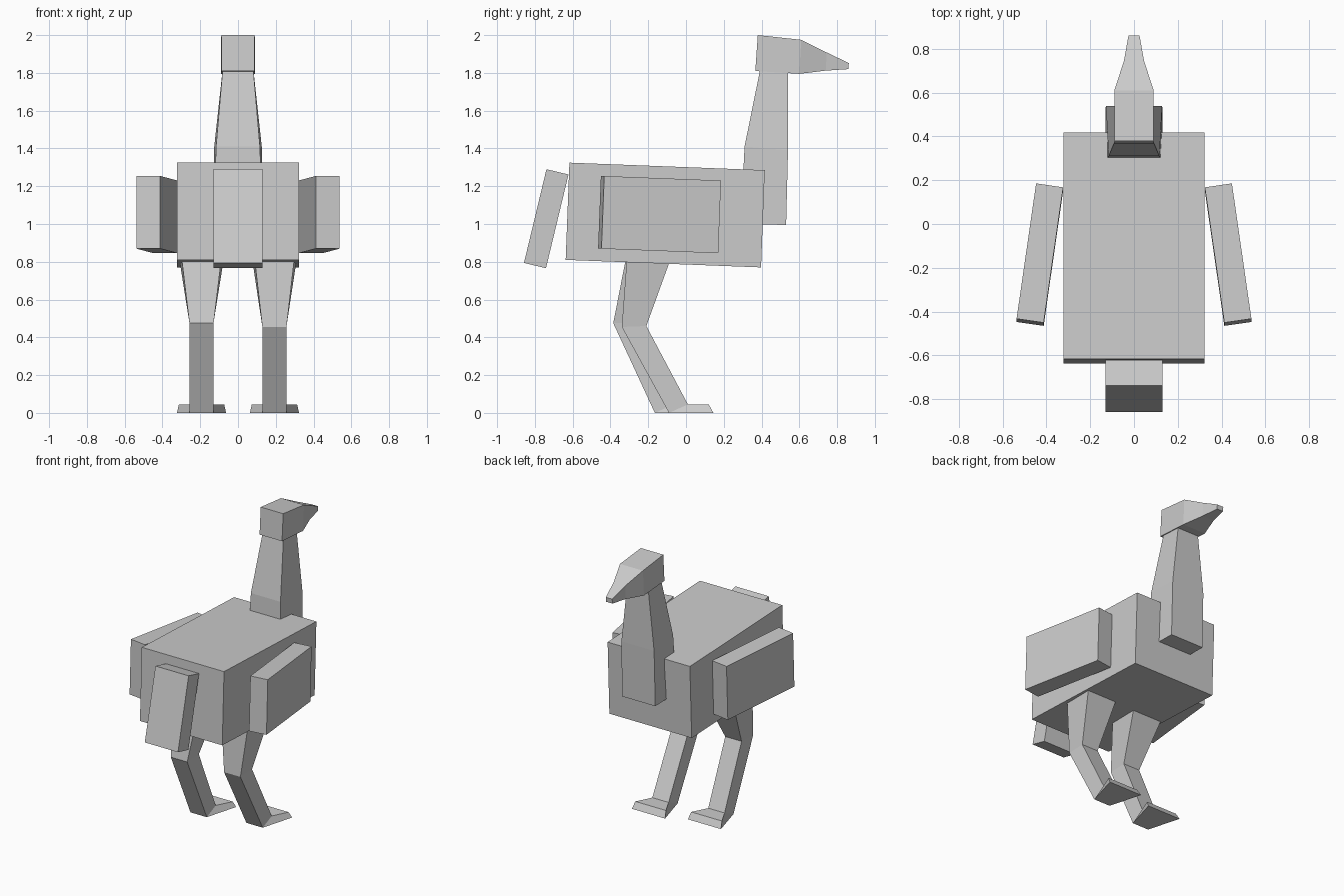
import bpy
import bmesh
from math import radians
from mathutils import Matrix, Vector

cube = bpy.data.objects.get("Cube")
if cube:
    bpy.data.objects.remove(cube, do_unlink=True)

grey = bpy.data.materials.new("plain grey")
grey.use_nodes = True
GREY = (0.6, 0.6, 0.6, 1)
grey.diffuse_color = GREY
grey.node_tree.nodes["Principled BSDF"].inputs["Base Color"].default_value = GREY


def finish(name, bm):
    bmesh.ops.recalc_face_normals(bm, faces=bm.faces[:])
    mesh = bpy.data.meshes.new(name)
    bm.to_mesh(mesh)
    bm.free()
    mesh.materials.append(grey)
    obj = bpy.data.objects.new(name, mesh)
    bpy.context.collection.objects.link(obj)
    return obj


def loft(name, sections, x=0):
    """Skin four-sided sections; each is two edges of (half width, y, z)."""
    bm = bmesh.new()
    rings = []
    for (wa, ya, za), (wb, yb, zb) in sections:
        corners = [(x - wa, ya, za), (x + wa, ya, za), (x + wb, yb, zb), (x - wb, yb, zb)]
        rings.append([bm.verts.new(c) for c in corners])
    for a, b in zip(rings, rings[1:]):
        for i in range(4):
            j = (i + 1) % 4
            bm.faces.new((a[i], a[j], b[j], b[i]))
    bm.faces.new(rings[0])
    bm.faces.new(rings[-1])
    return finish(name, bm)


def box(name, size, centre, pitch, yaw=0):
    bm = bmesh.new()
    bmesh.ops.create_cube(bm, size=1)
    bm.transform(Matrix.Translation(centre)
                 @ Matrix.Rotation(radians(pitch), 4, "X")
                 @ Matrix.Rotation(radians(yaw), 4, "Z")
                 @ Matrix.Diagonal(Vector(size)).to_4x4())
    return finish(name, bm)


# Body and hanging tail
box("body", (0.645, 1.035, 0.515), (0, -0.11, 1.0475), -2.2)
box("tail", (0.26, 0.12, 0.51), (0, -0.74, 1.028), -13.5)

# Folded wings, splayed outwards towards the tail
for side, label in ((1, "left"), (-1, "right")):
    box(label + "_wing", (0.125, 0.625, 0.385), (side * 0.43, -0.14, 1.05), -2.2, side * 8.2)

# Neck, from the chest up to the head: back edge, front edge
loft("neck", [
    ((0.13, 0.29, 1.0), (0.13, 0.53, 0.995)),
    ((0.116, 0.31, 1.41), (0.128, 0.54, 1.39)),
    ((0.08, 0.395, 1.83), (0.08, 0.54, 1.83)),
])

# Head tapering into the beak: lower edge, upper edge
loft("head", [
    ((0.088, 0.367, 1.81), (0.088, 0.38, 2.0)),
    ((0.09, 0.6, 1.795), (0.09, 0.61, 1.975)),
    ((0.046, 0.74, 1.812), (0.046, 0.745, 1.908)),
    ((0.025, 0.86, 1.82), (0.025, 0.862, 1.852)),
])

# Legs running hip, knee, ankle, toe; the right one swings further back
for label, x, swing in (("left", 0.193, 0), ("right", -0.193, 1)):
    knee_y, knee_z, foot_y = -0.045 * swing, 0.02 * swing, -0.075 * swing
    loft(label + "_leg", [
        ((0.11, -0.31, 0.86), (0.125, -0.065, 0.86)),
        ((0.064, -0.34 + knee_y, 0.455 + knee_z), (0.064, -0.21 + knee_y, 0.46 + knee_z)),
        ((0.064, -0.09 + foot_y, 0), (0.064, 0.01 + foot_y, 0.045)),
        ((0.13, 0.145 + foot_y, 0), (0.12, 0.12 + foot_y, 0.045)),
    ], x)
